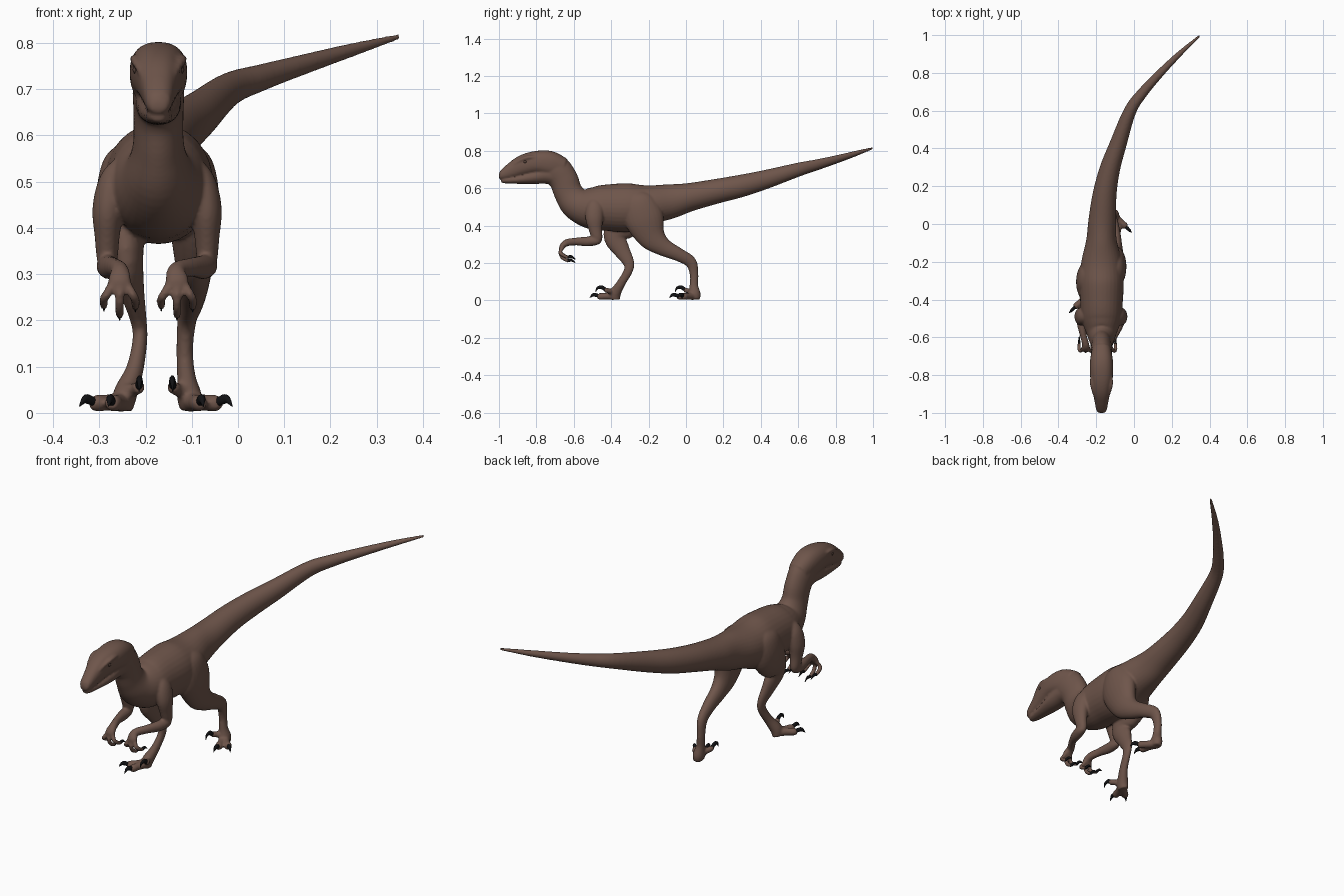
import bpy, bmesh, math
from mathutils import Vector

CX = -0.172   # the animal's own centre line


def material(name, rgb):
    m = bpy.data.materials.new(name)
    m.diffuse_color = (*rgb, 1)
    return m


SKIN = material("brown skin", (0.158, 0.092, 0.070))
CLAW = material("black claw", (0.006, 0.006, 0.007))
EYE = material("dark brown eye", (0.09, 0.052, 0.04))


def loft(bm, pts, sides=24, steps=6, power=1.0):
    """Smooth closed tube through (x, y, z, side radius, upright radius) points."""
    p = [Vector(q) for q in pts]
    p = [2 * p[0] - p[1]] + p + [2 * p[-1] - p[-2]]
    path = []
    for i in range(1, len(p) - 2):
        a, b, c, d = p[i - 1:i + 3]
        for k in range(steps):
            t = k / steps
            path.append(0.5 * (2 * b + (c - a) * t + (2 * a - 5 * b + 4 * c - d) * t * t
                               + (3 * b - a - 3 * c + d) * t ** 3))
    path.append(p[-2])
    pos = [Vector(q[:3]) for q in path]
    rings = []
    for i, q in enumerate(path):
        tan = (pos[min(i + 1, len(pos) - 1)] - pos[max(i - 1, 0)]).normalized()
        side = (Vector((1, 0, 0)) - tan * tan.x).normalized()
        up = side.cross(tan)
        ring = []
        for k in range(sides):
            a = 2 * math.pi * k / sides
            c, s = math.cos(a), math.sin(a)
            c = math.copysign(abs(c) ** power, c)
            s = math.copysign(abs(s) ** power, s)
            ring.append(bm.verts.new(pos[i] + side * c * max(q[3], 0.001) + up * s * max(q[4], 0.001)))
        rings.append(ring)
    for r0, r1 in zip(rings, rings[1:]):
        for k in range(sides):
            j = (k + 1) % sides
            bm.faces.new((r0[k], r0[j], r1[j], r1[k]))
    bm.faces.new(rings[0][::-1])
    bm.faces.new(rings[-1])


def finish(bm, name, mat):
    bmesh.ops.recalc_face_normals(bm, faces=bm.faces)
    for f in bm.faces:
        f.smooth = True
    me = bpy.data.meshes.new(name)
    bm.to_mesh(me)
    bm.free()
    me.materials.append(mat)
    ob = bpy.data.objects.new(name, me)
    bpy.context.collection.objects.link(ob)
    return ob


body = bmesh.new()
claws = bmesh.new()

# neck, torso and the curving tail
loft(body, [(CX, -.76, .722, .05, .07), (CX, -.70, .70, .056, .082), (CX, -.655, .645, .054, .078),
            (CX, -.628, .575, .056, .077), (CX, -.585, .52, .076, .09), (CX, -.51, .495, .104, .112),
            (CX, -.42, .496, .112, .124), (CX, -.30, .497, .118, .130), (CX, -.19, .512, .105, .104),
            (CX, -.08, .53, .080, .092), (-.168, .02, .552, .073, .076), (-.155, .16, .583, .063, .066),
            (-.128, .29, .611, .054, .060), (-.085, .42, .645, .045, .051), (-.02, .60, .699, .033, .037),
            (.05, .70, .725, .027, .029), (.14, .80, .753, .021, .022), (.24, .90, .783, .015, .015),
            (.349, .998, .814, .006, .006)], sides=32)

# upper skull, and a slightly narrower lower jaw that leaves the mouth crease
loft(body, [(CX, -1.0, .667, .014, .012), (CX, -.985, .669, .027, .024), (CX, -.93, .695, .038, .043),
            (CX, -.87, .722, .050, .056), (CX, -.80, .737, .061, .062), (CX, -.73, .730, .061, .069),
            (CX, -.66, .70, .05, .062)], sides=32, power=0.85)
loft(body, [(CX, -.988, .642, .012, .010), (CX, -.97, .641, .023, .015), (CX, -.90, .646, .034, .023),
            (CX, -.82, .658, .046, .036), (CX, -.74, .672, .050, .050), (CX, -.68, .66, .05, .05)])

# brow ridges
for s in (-1, 1):
    loft(body, [(CX + s * .030, -.93, .722, .006, .006), (CX + s * .042, -.885, .750, .010, .009),
                (CX + s * .051, -.84, .765, .011, .010), (CX + s * .050, -.79, .765, .006, .006)], sides=12)

# trailing leg and leading leg, hip to sole
loft(body, [(-.115, -.26, .58, .02, .04), (-.102, -.25, .53, .050, .085), (-.096, -.225, .44, .056, .105),
            (-.095, -.185, .345, .044, .078), (-.095, -.125, .288, .034, .050), (-.10, -.04, .245, .027, .036),
            (-.110, .025, .205, .021, .031), (-.115, .043, .14, .018, .023), (-.112, .042, .08, .020, .023),
            (-.105, .045, .035, .027, .033), (-.103, .045, .006, .022, .03)])
loft(body, [(-.232, -.27, .58, .02, .04), (-.245, -.28, .53, .050, .085), (-.250, -.315, .44, .056, .10),
            (-.242, -.378, .345, .038, .064), (-.230, -.345, .27, .027, .045), (-.216, -.308, .205, .018, .031),
            (-.212, -.308, .16, .016, .024), (-.223, -.345, .095, .019, .023), (-.244, -.377, .04, .026, .030),
            (-.25, -.38, .006, .022, .028)])


# toes: middle, outer and a raised inner toe with a sickle claw
def foot(x, y, s):
    for dx, dy, cx, cy in ((.024, -.088, .030, -.130), (.066, -.058, .093, -.085)):
        loft(body, [(x, y, .024, .024, .022), (x + s * dx * .5, y + dy * .5, .022, .018, .018),
                    (x + s * dx * .85, y + dy * .85, .021, .018, .018),
                    (x + s * dx, y + dy, .021, .012, .012)], sides=14)
        mx, my = (dx + cx) / 2, (dy + cy) / 2
        loft(claws, [(x + s * dx * .93, y + dy * .93, .024, .009, .010), (x + s * mx, y + my, .030, .008, .010),
                     (x + s * cx, y + cy, .014, .001, .001)], sides=10)
    loft(body, [(x - s * .005, y - .005, .045, .02, .02), (x - s * .026, y - .025, .050, .014, .014),
                (x - s * .036, y - .045, .056, .013, .014), (x - s * .036, y - .052, .058, .007, .007)], sides=14)
    loft(claws, [(x - s * .036, y - .046, .058, .008, .010), (x - s * .037, y - .066, .070, .007, .011),
                 (x - s * .037, y - .088, .066, .005, .007), (x - s * .036, y - .098, .046, .001, .001)], sides=10)


foot(-.105, .04, 1)
foot(-.25, -.385, -1)


# arm, forearm and three curled clawed fingers
def arm(s, hand_x):
    ex = -.175 + s * .108
    loft(body, [(ex - s * .03, -.47, .54, .015, .03), (ex - s * .012, -.485, .50, .030, .045),
                (ex - s * .002, -.49, .44, .034, .048), (ex, -.484, .38, .027, .036),
                (ex, -.474, .33, .022, .028), (ex, -.47, .308, .012, .016)], sides=18)
    mid = (ex + hand_x) / 2
    loft(body, [(ex, -.458, .318, .014, .014), (ex, -.485, .318, .023, .024),
                (ex * .7 + mid * .3, -.53, .315, .023, .026), (mid, -.585, .315, .018, .021),
                (hand_x, -.638, .308, .019, .019), (hand_x, -.662, .288, .025, .015),
                (hand_x, -.668, .268, .022, .010)], sides=18)
    for k, drop in ((-1, .02), (0, 0), (1, .018)):
        fx = hand_x + k * .034
        loft(body, [(hand_x + k * .013, -.657, .285, .009, .009), (hand_x + k * .027, -.673, .258, .010, .010),
                    (fx, -.662, .230 + drop * .8, .010, .010), (fx, -.636, .213 + drop, .009, .009),
                    (fx, -.624, .210 + drop, .006, .006)], sides=12)
        loft(claws, [(fx, -.634, .212 + drop, .007, .008), (fx, -.612, .214 + drop, .005, .007),
                     (fx, -.590, .200 + drop, .001, .001)], sides=8)


arm(1, -.132)
arm(-1, -.256)

# fuse the skin into one smooth surface
skin = finish(body, "body", SKIN)
rm = skin.modifiers.new("fuse", 'REMESH')
rm.mode = 'VOXEL'
rm.voxel_size = 0.0055
rm.use_smooth_shade = True
sm = skin.modifiers.new("soften", 'SMOOTH')
sm.factor = 0.5
sm.iterations = 4

finish(claws, "claws", CLAW)

# eyes
eyes = bmesh.new()
for s in (-1, 1):
    x = CX + s * .046
    loft(eyes, [(x, -.871, .742, .002, .002), (x, -.868, .742, .007, .007), (x, -.860, .742, .010, .010),
                (x, -.852, .742, .007, .007), (x, -.849, .742, .002, .002)], sides=14, steps=3)
finish(eyes, "eyes", EYE)
